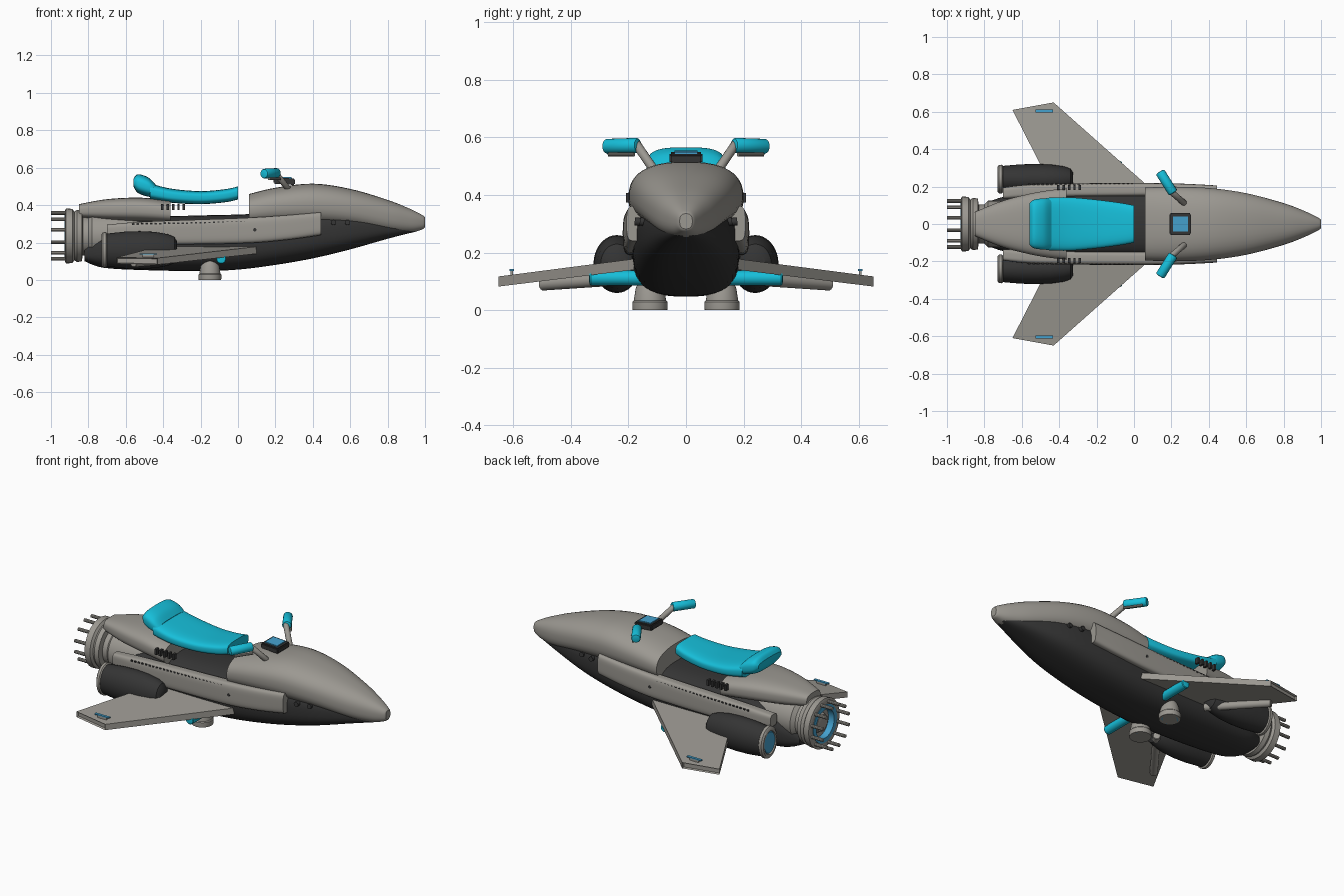
import bpy, bmesh, math
from mathutils import Vector, Matrix

def mat(name, rgb):
    m = bpy.data.materials.new(name)
    m.diffuse_color = (*rgb, 1)
    return m

GRAY = mat("warm gray", (0.33, 0.315, 0.285))
DARK = mat("charcoal", (0.035, 0.035, 0.035))
CYAN = mat("cyan", (0.008, 0.52, 0.70))
BLUE = mat("glow blue", (0.06, 0.36, 0.62))

def finish(name, bm, m, angle=35):
    bmesh.ops.recalc_face_normals(bm, faces=bm.faces[:])
    me = bpy.data.meshes.new(name)
    bm.to_mesh(me)
    bm.free()
    me.materials.append(m)
    me.shade_smooth()
    me.set_sharp_from_angle(angle=math.radians(angle))
    ob = bpy.data.objects.new(name, me)
    bpy.context.collection.objects.link(ob)
    return ob

def skin(bm, rings):
    for a, b in zip(rings, rings[1:]):
        n = len(a)
        for i in range(n):
            bm.faces.new((a[i], a[(i + 1) % n], b[(i + 1) % n], b[i]))
    bm.faces.new(rings[0])
    bm.faces.new(rings[-1])

def loft(name, sections, m, n=2.5, steps=5, seg=36):
    """Rounded sections (x, y centre, half width, z low, z high), smoothly joined along x."""
    s = [Vector(v) for v in sections]
    dense = []
    for i in range(len(s) - 1):
        p0, p1, p2, p3 = s[max(i - 1, 0)], s[i], s[i + 1], s[min(i + 2, len(s) - 1)]
        for k in range(steps):
            t = k / steps
            dense.append(0.5 * (2 * p1 + (p2 - p0) * t + (2 * p0 - 5 * p1 + 4 * p2 - p3) * t * t
                                + (3 * p1 - p0 - 3 * p2 + p3) * t ** 3))
    dense.append(s[-1])
    bm, rings = bmesh.new(), []
    for x, yc, hw, lo, hi in dense:
        ring = []
        for k in range(seg):
            a = 2 * math.pi * (k + 0.5) / seg
            c, d = math.cos(a), math.sin(a)
            ring.append(bm.verts.new((x, yc + hw * math.copysign(abs(c) ** (2 / n), c),
                        (lo + hi) / 2 + (hi - lo) / 2 * math.copysign(abs(d) ** (2 / n), d))))
        rings.append(ring)
    skin(bm, rings)
    return finish(name, bm, m)

def lathe(name, profile, origin, direction, m, seg=32, stretch_z=1):
    """Turn (radius, distance) points about an axis."""
    q = Vector(direction).to_track_quat('Z', 'Y').to_matrix()
    bm, rings = bmesh.new(), []
    for r, t in profile:
        ring = []
        for k in range(seg):
            a = 2 * math.pi * k / seg
            p = q @ Vector((r * math.cos(a), r * math.sin(a), t))
            p.z *= stretch_z
            ring.append(bm.verts.new(p + Vector(origin)))
        rings.append(ring)
    skin(bm, rings)
    return finish(name, bm, m)

def rod(name, a, b, r, m, soft=0.0, seg=16):
    d = Vector(b) - Vector(a)
    L = d.length
    prof = [(r, 0), (r, L)]
    if soft:
        prof = [(r * 0.55, 0), (r * 0.88, soft * 0.3), (r, soft),
                (r, L - soft), (r * 0.88, L - soft * 0.3), (r * 0.55, L)]
    return lathe(name, prof, a, d, m, seg)

def box(name, centre, size, m, tilt=0, bevel=0):
    bm = bmesh.new()
    bmesh.ops.create_cube(bm, size=1, matrix=Matrix.Translation(centre)
                          @ Matrix.Rotation(tilt, 4, 'Y') @ Matrix.Diagonal((*size, 1)))
    if bevel:
        bmesh.ops.bevel(bm, geom=bm.edges[:], offset=bevel, segments=2, affect='EDGES')
    return finish(name, bm, m)

# Body: dark lower hull, hood with nose, rear fairing
loft("lower_hull", [(-0.82, 0, 0.09, 0.10, 0.17), (-0.72, 0, 0.14, 0.065, 0.25),
     (-0.5, 0, 0.175, 0.052, 0.33), (-0.2, 0, 0.185, 0.047, 0.345), (0, 0, 0.185, 0.055, 0.35),
     (0.2, 0, 0.185, 0.08, 0.36), (0.4, 0, 0.175, 0.115, 0.38), (0.6, 0, 0.15, 0.163, 0.37),
     (0.8, 0, 0.095, 0.22, 0.34), (0.95, 0, 0.035, 0.258, 0.30)], DARK, n=2.8)
loft("hood", [(0.06, 0, 0.195, 0.28, 0.46), (0.2, 0, 0.2, 0.285, 0.493), (0.4, 0, 0.193, 0.285, 0.515),
     (0.6, 0, 0.165, 0.275, 0.487), (0.8, 0, 0.112, 0.25, 0.428), (0.92, 0, 0.066, 0.252, 0.38),
     (0.985, 0, 0.034, 0.27, 0.347), (1.0, 0, 0.022, 0.282, 0.335)], GRAY, n=2.5)
loft("rear_fairing", [(-0.85, 0, 0.065, 0.335, 0.405), (-0.7, 0, 0.125, 0.32, 0.432),
     (-0.52, 0, 0.17, 0.31, 0.44), (-0.36, 0, 0.192, 0.30, 0.425)], GRAY, n=3)

# Seat pad and back bolster
loft("seat", [(-0.47, 0, 0.14, 0.43, 0.515), (-0.35, 0, 0.143, 0.412, 0.487), (-0.2, 0, 0.13, 0.405, 0.475),
     (-0.07, 0, 0.113, 0.415, 0.485), (0, 0, 0.1, 0.43, 0.5)], CYAN, n=3.5)
loft("seat_bolster", [(-0.56, 0, 0.11, 0.5, 0.54), (-0.535, 0, 0.13, 0.465, 0.565),
     (-0.48, 0, 0.137, 0.445, 0.548), (-0.44, 0, 0.13, 0.445, 0.51)], CYAN, n=3)

# Main engine with flange, glowing ring and prongs
ez = 0.235
lathe("engine_body", [(0.12, 0), (0.125, 0.28), (0.105, 0.3), (0.105, 0.33), (0.135, 0.335), (0.14, 0.36),
      (0.13, 0.375), (0.145, 0.385), (0.147, 0.42), (0.135, 0.425), (0.11, 0.425), (0.105, 0.39),
      (0.03, 0.39)], (-0.5, 0, ez), (-1, 0, 0), GRAY, 40)
lathe("engine_glow_ring", [(0.112, 0), (0.112, 0.04), (0.085, 0.04), (0.085, 0)],
      (-0.888, 0, ez), (-1, 0, 0), BLUE, 40)
lathe("engine_core", [(0.06, 0), (0.05, 0.025), (0.03, 0.03)], (-0.885, 0, ez), (-1, 0, 0), GRAY)
for k in range(12):
    a = 2 * math.pi * (k + 0.5) / 12
    y, z = 0.127 * math.cos(a), ez + 0.127 * math.sin(a)
    rod(f"engine_prong_{k + 1}", (-0.91, y, z), (-1.0, y, z), 0.01, GRAY, seg=10)

# Instrument display
box("display_box", (0.248, 0, 0.528), (0.115, 0.115, 0.034), DARK, 0.06, 0.006)
box("display_screen", (0.248, 0, 0.547), (0.08, 0.08, 0.008), BLUE, 0.06)

for side, s in (("left", 1), ("right", -1)):
    # Side panel with dotted seam and screw
    loft(f"{side}_side_panel", [(-0.7, s * 0.165, 0.03, 0.225, 0.295), (-0.5, s * 0.178, 0.036, 0.192, 0.312),
         (0, s * 0.183, 0.036, 0.195, 0.33), (0.25, s * 0.182, 0.034, 0.213, 0.345),
         (0.445, s * 0.172, 0.034, 0.24, 0.362)], GRAY, n=4)
    for k in range(26):
        x = -0.56 + k * 0.024
        box(f"{side}_seam_dot_{k + 1}", (x, s * 0.212, 0.298 + 0.022 * (x + 0.56)),
            (0.012, 0.008, 0.008), DARK)
    rod(f"{side}_panel_screw", (0.09, s * 0.2, 0.268), (0.09, s * 0.22, 0.268), 0.009, DARK)
    for k in range(2):
        rod(f"{side}_hull_port_{k + 1}", (0.51 + 0.075 * k, s * 0.12, 0.303),
            (0.51 + 0.075 * k, s * (0.178 - 0.018 * k), 0.308), 0.014, DARK)

    # Vents beside the seat
    for k in range(5):
        box(f"{side}_vent_{k + 1}", (-0.405 + k * 0.029, s * 0.195, 0.39), (0.013, 0.026, 0.034), DARK)

    # Swept wing with recessed tip
    plan = [(0.1, 0.18, 0.178, 0.14), (-0.43, 0.65, 0.117, 0.082),
            (-0.65, 0.61, 0.12, 0.087), (-0.43, 0.18, 0.178, 0.14)]
    bm = bmesh.new()
    hi = [bm.verts.new((x, s * y, zt)) for x, y, zt, zb in plan]
    lo = [bm.verts.new((x, s * y, zb)) for x, y, zt, zb in plan]
    bm.faces.new(hi)
    bm.faces.new(lo)
    walls = [bm.faces.new((hi[i], hi[(i + 1) % 4], lo[(i + 1) % 4], lo[i])) for i in range(4)]
    bmesh.ops.recalc_face_normals(bm, faces=bm.faces[:])
    bmesh.ops.inset_individual(bm, faces=[walls[1]], thickness=0.006, depth=-0.012)
    finish(f"{side}_wing", bm, GRAY)
    box(f"{side}_wing_light", (-0.48, s * 0.605, 0.139), (0.095, 0.016, 0.006), BLUE)
    box(f"{side}_wing_light_mount", (-0.48, s * 0.605, 0.127), (0.06, 0.008, 0.02), GRAY)

    # Struts below the wing
    rod(f"{side}_under_tube", (-0.09, s * 0.14, 0.112), (-0.09, s * 0.336, 0.112), 0.026, CYAN, 0.006, 20)
    rod(f"{side}_under_strut", (-0.33, s * 0.2, 0.11), (-0.56, s * 0.5, 0.09), 0.022, GRAY, 0.004, 20)

    # Side nacelle with ring and exhaust
    lathe(f"{side}_nacelle", [(0.035, 0), (0.056, 0.015), (0.068, 0.05), (0.078, 0.12), (0.081, 0.2),
          (0.079, 0.28), (0.07, 0.385)], (-0.325, s * 0.24, 0.16), (-1, 0, 0), DARK, 36, 1.24)
    lathe(f"{side}_nacelle_ring", [(0.07, 0), (0.077, 0.006), (0.076, 0.022), (0.066, 0.03), (0.056, 0.03),
          (0.05, 0.015)], (-0.7, s * 0.24, 0.16), (-1, 0, 0), GRAY, 36, 1.24)
    lathe(f"{side}_nacelle_glow", [(0.056, 0), (0.05, 0.008)], (-0.718, s * 0.24, 0.16),
          (-1, 0, 0), BLUE, 36, 1.24)

    # Hover thruster under the hull
    lathe(f"{side}_hover_thruster", [(0.035, 0), (0.05, 0.01), (0.06, 0.014), (0.061, 0.0), (0.061, -0.015),
          (0.056, -0.02), (0.05, -0.06), (0.035, -0.095), (0.02, -0.11)][2:],
          (-0.15, s * 0.125, 0.015), (0, 0, 1), GRAY).scale = (1, 1, 1)
    ob = bpy.data.objects[f"{side}_hover_thruster"]
    for v in ob.data.vertices:  # dome points upward
        v.co.z = 0.029 - v.co.z
    ob.data.flip_normals()
    lathe(f"{side}_hover_glow", [(0.046, 0), (0.046, 0.006)], (-0.15, s * 0.125, -0.0 + 0.0),
          (0, 0, 1), BLUE)

    # Handlebar: stem, grip, brake lever
    rod(f"{side}_handle_stem", (0.27, s * 0.11, 0.485), (0.195, s * 0.175, 0.58), 0.016, GRAY, 0.004)
    rod(f"{side}_handle_grip", (0.21, s * 0.165, 0.572), (0.138, s * 0.28, 0.568), 0.026, CYAN, 0.008, 20)
    rod(f"{side}_brake_lever", (0.225, s * 0.18, 0.54), (0.165, s * 0.268, 0.54), 0.007, GRAY, 0, 10)
